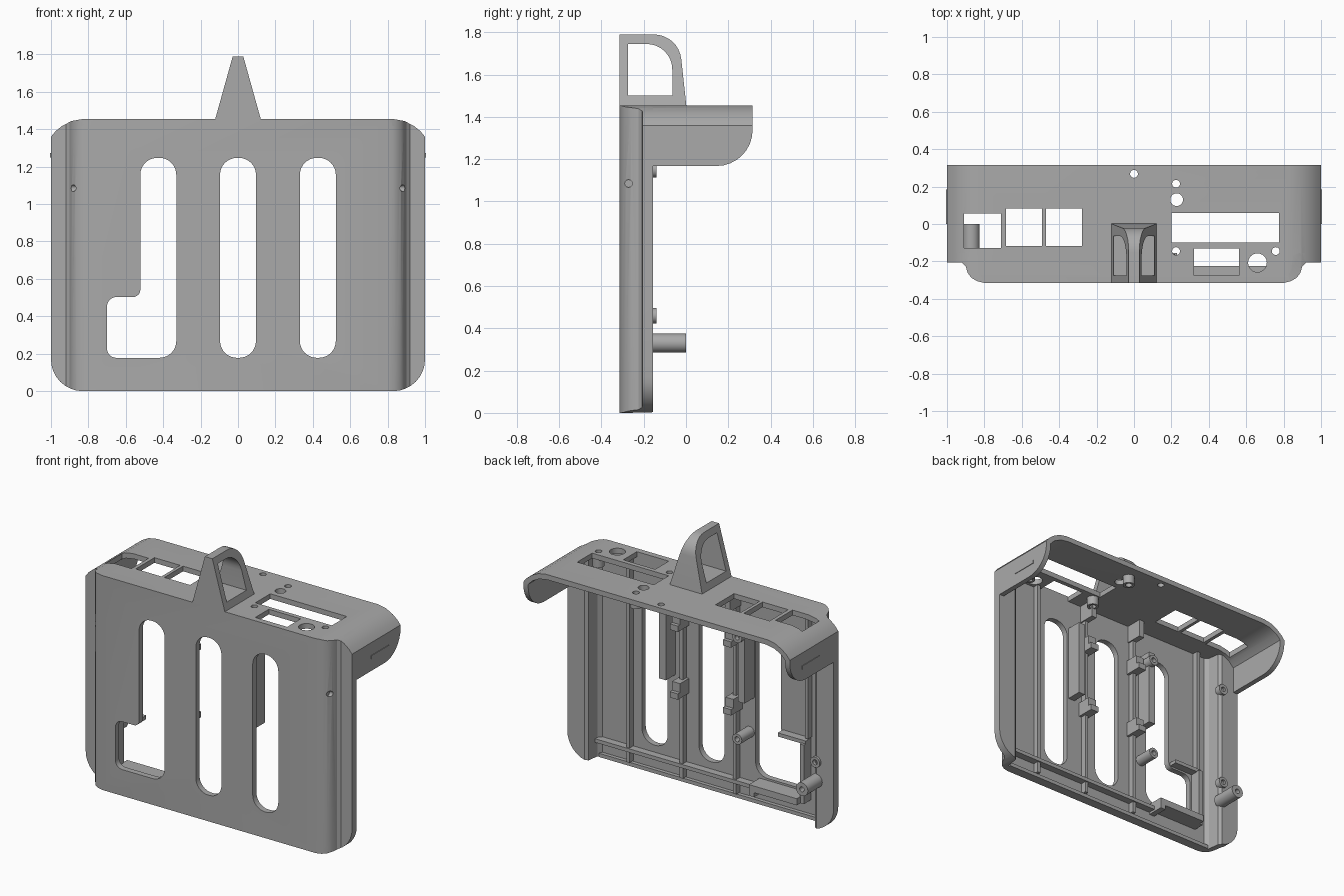
import bpy, bmesh, math
from mathutils import Vector

old = bpy.data.objects.get("Cube")
if old:
    bpy.data.objects.remove(old, do_unlink=True)

grey = bpy.data.materials.new("plastic grey")
grey.use_nodes = True
COLOUR = (0.4, 0.4, 0.4, 1)
grey.diffuse_color = COLOUR
grey.node_tree.nodes["Principled BSDF"].inputs["Base Color"].default_value = COLOUR


def fillet(corners, steps=8):
    """Round the corners (a, b, radius) of a polygon."""
    out = []
    for i, (a, b, r) in enumerate(corners):
        p = Vector((a, b))
        if r == 0:
            out.append(p)
            continue
        u = (Vector(corners[i - 1][:2]) - p).normalized()
        v = (Vector(corners[(i + 1) % len(corners)][:2]) - p).normalized()
        half = u.angle(v) / 2
        centre = p + (u + v).normalized() * (r / math.sin(half))
        start = p + u * (r / math.tan(half)) - centre
        end = p + v * (r / math.tan(half)) - centre
        turn = start.angle_signed(end)
        for k in range(steps + 1):
            t = -turn * k / steps
            c, s = math.cos(t), math.sin(t)
            out.append(centre + Vector((start.x * c - start.y * s, start.x * s + start.y * c)))
    return out


def rect(a0, a1, b0, b1, r=0):
    return fillet([(a0, b0, r), (a1, b0, r), (a1, b1, r), (a0, b1, r)])


def circle(a, b, r, n=24):
    return [(a + r * math.cos(math.tau * k / n), b + r * math.sin(math.tau * k / n)) for k in range(n)]


def prism(name, points, axis, lo, hi):
    """Extrude a flat outline along one axis."""
    place = {"x": lambda p, d: (d, p[0], p[1]),
             "y": lambda p, d: (p[0], d, p[1]),
             "z": lambda p, d: (p[0], p[1], d)}[axis]
    bm = bmesh.new()
    low = [bm.verts.new(place(p, lo)) for p in points]
    high = [bm.verts.new(place(p, hi)) for p in points]
    bm.faces.new(low)
    bm.faces.new(high)
    for i in range(len(points)):
        bm.faces.new((low[i - 1], low[i], high[i], high[i - 1]))
    bmesh.ops.recalc_face_normals(bm, faces=bm.faces)
    mesh = bpy.data.meshes.new(name)
    bm.to_mesh(mesh)
    bm.free()
    mesh.materials.append(grey)
    obj = bpy.data.objects.new(name, mesh)
    bpy.context.collection.objects.link(obj)
    return obj


def box(name, x0, x1, y0, y1, z0, z1):
    return prism(name, rect(x0, x1, y0, y1), "z", z0, z1)


def carve(obj, cutters, operation="DIFFERENCE"):
    """Apply booleans and remove the cutters."""
    for cutter in cutters:
        mod = obj.modifiers.new("carve", "BOOLEAN")
        mod.object, mod.operation, mod.solver = cutter, operation, "EXACT"
    graph = bpy.context.evaluated_depsgraph_get()
    mesh = bpy.data.meshes.new_from_object(obj.evaluated_get(graph))
    obj.modifiers.clear()
    obj.data = mesh
    for cutter in cutters:
        bpy.data.objects.remove(cutter, do_unlink=True)


def mirrored(half):
    return half + [(-x, y) for x, y in reversed(half)]


# Front panel: stepped plan section trimmed to a rounded outline
step = [(.80, -.315), (.84, -.305), (.87, -.287), (.89, -.26), (.90, -.225), (.92, -.207), (1, -.205)]
inner = [(1, -.155), (.87, -.155), (.85, -.17), (.84, -.25), (.82, -.275)]
panel = prism("front_panel", mirrored(step + inner), "z", 0, 1.5)
arch = [(1, 1.36), (.975, 1.39), (.94, 1.418), (.89, 1.444), (.83, 1.455)]
arc_low = fillet([(-1.0, 0, .17), (1.0, 0, .17), (1, 1.36, 0), (-1, 1.36, 0)])[:-2]
carve(panel, [prism("outline", [tuple(p) for p in arc_low] + mirrored(arch), "y", -.5, .5)], "INTERSECT")
slots = [prism("slot", rect(x - .096, x + .096, .178, 1.247, .09), "y", -.5, 0) for x in (0, .427)]
slots.append(prism("l_slot", fillet([
    (-.70, .178, .05), (-.33, .178, .09), (-.33, 1.247, .09),
    (-.522, 1.247, .09), (-.522, .503, .04), (-.70, .503, .05)]), "y", -.5, 0))
pins = [prism("pin_hole", circle(-.272, 1.085, .018), "x", min(s * .865, s), max(s * .865, s)) for s in (-1, 1)]
carve(panel, slots + pins)

# Hood: arched shell with open back, stepped front corners, rounded cheeks
shell = [(.965, 1.16), (1, 1.16)] + arch
hollow = [(.82, 1.42), (.88, 1.41), (.93, 1.385), (.965, 1.35)]
hood = prism("hood", mirrored(shell) + [(-x, z) for x, z in hollow[::-1]] + hollow, "y", -.32, .32)
carve(hood, [
    prism("plan", mirrored(step + [(1, .315)]), "z", 1, 2),
    prism("cheek", fillet([(-.19, 1.168, 0), (.315, 1.168, .17), (.315, 1.6, 0), (-.4, 1.6, 0),
                           (-.4, 1.28, 0), (-.19, 1.28, 0)]), "x", -2, 2)], "INTERSECT")
windows = [(-.91, -.71, -.128, .055), (-.685, -.492, -.118, .082), (-.47, -.278, -.118, .082),
           (.2, .775, -.1, .06), (.322, .562, -.278, -.13)]
screws = [(.225, .215), (.225, -.145), (.758, -.145), (0, .268)]
cuts = [prism("window", rect(*w), "z", 1.3, 1.6) for w in windows]
cuts += [prism("hole", circle(x, y, .021), "z", 1.3, 1.6) for x, y in screws]
cuts += [prism("hole", circle(x, y, r), "z", 1.3, 1.6) for x, y, r in ((.66, -.207, .05), (.228, .13, .034))]
carve(hood, cuts)
for x, y in screws[:3]:
    boss = prism("hood_screw_boss", circle(x, y, .038), "z", 1.36, 1.43)
    carve(boss, [prism("bore", circle(x, y, .021), "z", 1.3, 1.5)])
for s in (-1, 1):
    edges = sorted((s * .99, s * 1.004))
    box("side_bar", *edges, 0, .185, 1.25, 1.273)

# Hanging loop: tapering with height
loop = prism("hanging_loop", fillet([(-.315, 1.44, 0), (.003, 1.44, 0), (-.035, 1.79, .13), (-.315, 1.79, 0)]), "x", -1, 1)
for v in loop.data.vertices:
    v.co.x *= .123 - (v.co.z - 1.45) * .279
carve(loop, [prism("eye", fillet([(-.275, 1.502, 0), (-.065, 1.502, 0), (-.065, 1.745, .12),
                                  (-.275, 1.745, 0)]), "x", -1, 1)])

# Stiffening ribs behind the panel
for x, low in ((.6, .03), (.2, .03), (-.2, .03), (-.74, .55)):
    box("vertical_rib", x - .012, x + .012, -.28, -.235, low, 1.43)
box("bottom_rib", -.40, .84, -.28, -.225, .105, .13)
box("bottom_lip", -.83, .83, -.28, -.25, 0, .025)

# Board clips and guide bars
for x in (.2, -.2):
    for z in (.60, 1.06):
        box("clip_block", x - .03, x + .03, -.28, -.18, z, z + .1)
        box("clip_tip", x - .03, x + .03, -.2, -.155, z, z + .04)
    box("hood_gusset", x - .02, x + .02, -.28, -.16, 1.3, 1.43)
for x in (.295, -.295):
    box("guide_bar", x - .025, x + .025, -.28, -.17, .70, 1.22)

# Ledge framing the wide part of the stepped opening
box("opening_ledge", -.72, -.36, -.28, -.16, .12, .165)
box("opening_side", -.745, -.715, -.28, -.2, .12, .52)
box("opening_top", -.745, -.535, -.28, -.22, .515, .54)
box("opening_step", -.40, -.36, -.28, -.16, .09, .165)

# Screw bosses and the long post
for x, z, back, r in ((-.285, .46, -.14, .036), (-.285, 1.15, -.14, .036), (-.87, .46, -.14, .036),
                      (-.87, 1.15, -.14, .036), (-.87, .33, 0, .045)):
    post = prism("screw_post", circle(x, z, r), "y", -.28 if x > -.5 else -.18, back)
    carve(post, [prism("bore", circle(x, z, .017), "y", back - .08, .1)])

# Smooth shading with sharp edges kept
bpy.ops.object.select_all(action="DESELECT")
for obj in bpy.context.scene.objects:
    if obj.type == "MESH" and grey.name in obj.data.materials:
        obj.select_set(True)
        bpy.context.view_layer.objects.active = obj
bpy.ops.object.shade_smooth_by_angle(angle=math.radians(30))
